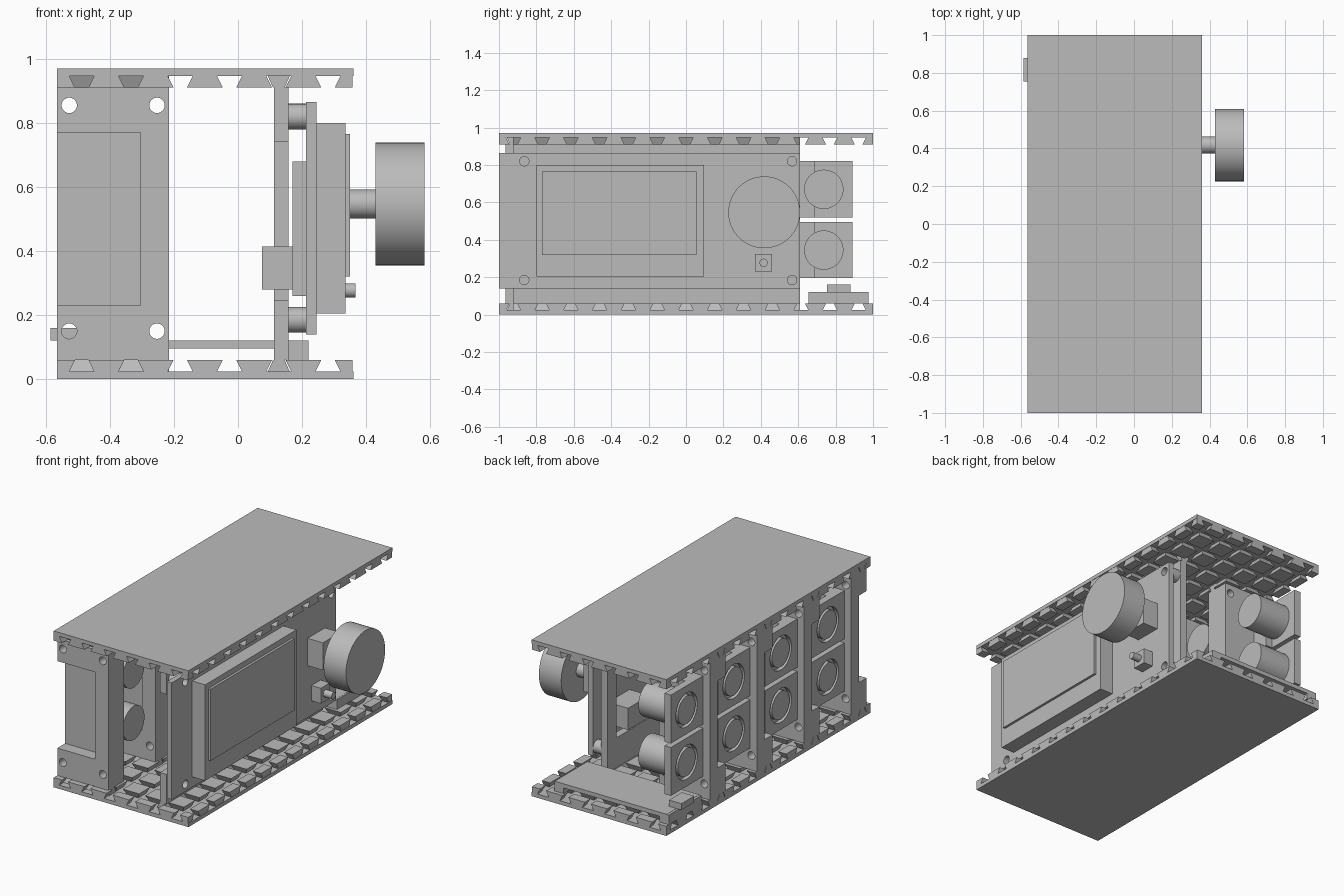
import bpy, bmesh
from math import pi
from mathutils import Matrix

cube = bpy.data.objects.get("Cube")
if cube:
    bpy.data.objects.remove(cube)

grey = bpy.data.materials.new("plain grey")
grey.use_nodes = True
TONE = (0.5, 0.5, 0.5, 1)
grey.diffuse_color = TONE
grey.node_tree.nodes["Principled BSDF"].inputs["Base Color"].default_value = TONE


def finish(name, bm):
    bmesh.ops.recalc_face_normals(bm, faces=bm.faces)
    me = bpy.data.meshes.new(name)
    bm.to_mesh(me)
    bm.free()
    me.materials.append(grey)
    ob = bpy.data.objects.new(name, me)
    bpy.context.collection.objects.link(ob)
    return ob


def hexa(bm, low, high):
    """Solid between two rectangles (x0, x1, y0, y1, z)."""
    v = [[bm.verts.new((x, y, r[4])) for x, y in
          ((r[0], r[2]), (r[1], r[2]), (r[1], r[3]), (r[0], r[3]))] for r in (low, high)]
    bm.faces.new(v[0][::-1])
    bm.faces.new(v[1])
    for i in range(4):
        j = (i + 1) % 4
        bm.faces.new((v[0][i], v[0][j], v[1][j], v[1][i]))


def box(name, x, y, z):
    bm = bmesh.new()
    hexa(bm, (*x, *y, z[0]), (*x, *y, z[1]))
    return finish(name, bm)


def cyl(name, axis, a, b, c1, c2, r):
    """Cylinder from a to b along x or y; c1, c2 is its centre across."""
    bm = bmesh.new()
    mid = (a + b) / 2
    if axis == "x":
        m = Matrix.Translation((mid, c1, c2)) @ Matrix.Rotation(pi / 2, 4, "Y")
    else:
        m = Matrix.Translation((c1, mid, c2)) @ Matrix.Rotation(pi / 2, 4, "X")
    bmesh.ops.create_cone(bm, cap_ends=True, segments=48, radius1=r, radius2=r,
                          depth=abs(b - a), matrix=m)
    for f in bm.faces:
        f.smooth = len(f.verts) == 4
    for e in bm.edges:
        e.smooth = not any(len(f.verts) > 4 for f in e.link_faces)
    return finish(name, bm)


def cut(ob, cutters):
    for c in cutters:
        mod = ob.modifiers.new("cut", "BOOLEAN")
        mod.operation, mod.solver, mod.object = "DIFFERENCE", "EXACT", c
    deps = bpy.context.evaluated_depsgraph_get()
    me = bpy.data.meshes.new_from_object(ob.evaluated_get(deps))
    ob.modifiers.clear()
    ob.data = me
    for c in cutters:
        bpy.data.objects.remove(c)
    return ob


def copy(ob, name, dy=0, dz=0):
    c = ob.copy()
    c.name = name
    c.location = (0, dy, dz)
    bpy.context.collection.objects.link(c)
    return c


# Overall sizes
X0, X1, TOP = -0.565, 0.36, 0.97
PITCH = 2 / 13
FLOOR, CEIL, DEPTH = 0.06, 0.91, 0.0365
MOUTH, ROOT = 0.021, 0.039


def spans(lo, count, half):
    """Strips left between evenly spaced grooves."""
    step = PITCH
    g = [lo + step * (i + 0.5) for i in range(count)]
    return list(zip([lo] + [c + half for c in g], [c - half for c in g] + [lo + step * count]))


# Base and lid with crossing dovetail grooves
def grooved(name, outer, inner, root):
    bm = bmesh.new()
    hexa(bm, (X0, X1, -1, 1, outer), (X0, X1, -1, 1, root))
    for xr, xm in zip(spans(X0, 6, ROOT), spans(X0, 6, MOUTH)):
        for yr, ym in zip(spans(-1, 13, ROOT), spans(-1, 13, MOUTH)):
            hexa(bm, (*xr, *yr, root), (*xm, *ym, inner))
    finish(name, bm)


grooved("base_plate", 0, FLOOR, FLOOR - DEPTH)
grooved("lid_plate", TOP, CEIL, CEIL + DEPTH)


# Dovetail tenons above and below a board
def tenons(name, across, centre, lo, hi):
    bm = bmesh.new()
    for face, root in ((FLOOR, FLOOR - DEPTH), (CEIL, CEIL + DEPTH)):
        ends = []
        for half, z in ((MOUTH * 0.85, face), (ROOT * 0.88, root)):
            side = (centre - half, centre + half)
            ends.append((lo, hi, *side, z) if across == "x" else (*side, lo, hi, z))
        hexa(bm, *ends)
    return finish(name, bm)


# Ribs: deep uprights with a recessed front
RIB_Y = -0.965
rib = box("rib_1", (X0, -0.215), (RIB_Y, RIB_Y + PITCH), (FLOOR, CEIL))
holes = [cyl("cutter", "y", -1.1, -0.7, x, z, 0.024)
         for x in (-0.527, -0.253) for z in (0.15, 0.855)]
recess = box("cutter", (-0.7, -0.305), (-1.1, RIB_Y + PITCH / 2), (0.23, 0.77))
cut(rib, holes + [recess])
tenon = tenons("rib_tenon_1", "x", -1 + PITCH / 2, X0, -0.215)

# Button modules: two per column beside each rib
YC, ZC = -0.648, 0.345
panel = box("module_panel_1", (-0.52, -0.475), (YC - 0.162, YC + 0.154), (ZC - 0.15, ZC + 0.15))
cut(panel, [cyl("cutter", "x", -0.6, -0.495, YC, ZC, 0.105)])
disc = cyl("module_disc_1", "x", -0.52, -0.49, YC, ZC, 0.086)
body = cyl("module_body_1", "x", -0.476, -0.262, YC, ZC, 0.105)
block = box("module_block_1", (-0.476, -0.43), (YC - 0.162, YC - 0.05), (ZC - 0.15, ZC + 0.15))
for col in range(4):
    dy = 3 * PITCH * col
    if col:
        copy(rib, f"rib_{col + 1}", dy)
        copy(tenon, f"rib_tenon_{col + 1}", dy)
    for row in range(2):
        n = col * 2 + row + 1
        if n > 1:
            for part in (panel, disc, body, block):
                copy(part, part.name[:-1] + str(n), dy, 0.325 * row)

# Display mount: open frame with a rear post
mount = box("display_mount", (0.113, 0.157), (-0.926, 0.61), (FLOOR, CEIL))
cut(mount, [box("cutter", (0, 0.3), (-1.2, 0.52), (0.245, 0.74))])
tenons("mount_tenon", "y", X0 + PITCH * 4.5, -0.926, 0.61)

# Display circuit board and standoffs
board = box("display_board", (0.213, 0.245), (-1, 0.61), (0.14, 0.865))
corners = [(y, z) for y in (-0.865, 0.567) for z in (0.185, 0.82)]
cut(board, [cyl("cutter", "x", 0.1, 0.4, y, z, 0.025) for y, z in corners])
for i, (y, z) in enumerate(corners):
    post = cyl(f"standoff_{i + 1}", "x", 0.157, 0.213, y, z, 0.04)
    cut(post, [cyl("cutter", "x", 0.17, 0.4, y, z, 0.025)])
box("board_back_block", (0.17, 0.213), (-0.75, 0.05), (0.26, 0.68))
box("rear_connector", (0.075, 0.213), (0.25, 0.46), (0.28, 0.415))

# Screen
box("screen_body", (0.245, 0.335), (-0.8, 0.095), (0.205, 0.8))
box("screen_glass", (0.335, 0.35), (-0.77, 0.055), (0.32, 0.765))

# Rotary knob and push button
KY, KZ = 0.418, 0.547
box("encoder_body", (0.245, 0.35), (KY - 0.085, KY + 0.085), (KZ - 0.085, KZ + 0.085))
cyl("encoder_shaft", "x", 0.35, 0.43, KY, KZ, 0.045)
cyl("knob", "x", 0.43, 0.583, KY, KZ, 0.192)
box("button_body", (0.245, 0.31), (0.37, 0.46), (0.23, 0.325))
cyl("button_plunger", "x", 0.31, 0.367, 0.415, 0.277, 0.022)

# Controller board on two rails, with its side connector
for name, x in (("left_rail", (0.157, 0.22)), ("right_rail", (-0.565, -0.5))):
    box(name, x, (0.655, 0.975), (FLOOR, 0.12))
box("controller_board", (-0.55, 0.21), (0.655, 0.975), (0.095, 0.121))
box("controller_connector", (-0.585, -0.5), (0.755, 0.88), (0.121, 0.16))
